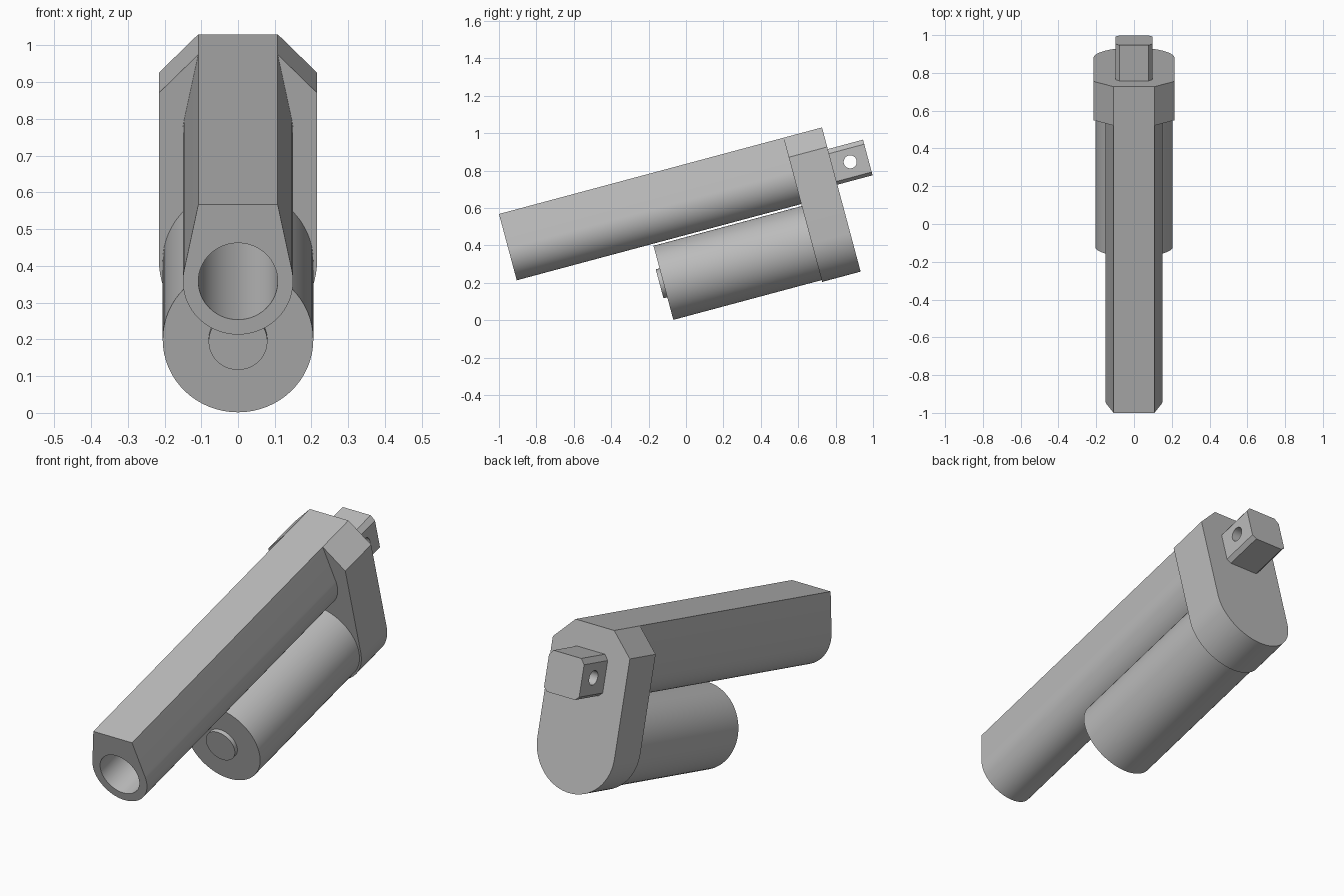
import bpy, bmesh
from math import sin, cos, pi, radians

cube = bpy.data.objects.get("Cube")
if cube:
    bpy.data.objects.remove(cube, do_unlink=True)

TILT = radians(15)     # whole assembly leans up towards the back
TUBE_Z = 0.59          # axis heights before tilting
MOTOR_Z = 0.224
TOP = 0.807
FLAT = 0.108           # half width of the flat top

grey = bpy.data.materials.new("plain grey")
grey.use_nodes = True
grey.diffuse_color = (0.5, 0.5, 0.5, 1)
grey.node_tree.nodes["Principled BSDF"].inputs["Base Color"].default_value = (0.5, 0.5, 0.5, 1)


def arc(cx, cy, r, start, end, n):
    """Points on an arc, angles in radians."""
    return [(cx + r * cos(start + (end - start) * i / n),
             cy + r * sin(start + (end - start) * i / n)) for i in range(n + 1)]


def circle(cx, cy, r, n=64):
    return arc(cx, cy, r, 0, 2 * pi, n)[:-1]


def extrude(name, profile, start, end, axis="y"):
    """Extrude a closed profile along y (profile in x, z) or x (profile in y, z)."""
    bm = bmesh.new()
    place = (lambda p, t: (p[0], t, p[1])) if axis == "y" else (lambda p, t: (t, p[0], p[1]))
    a = [bm.verts.new(place(p, start)) for p in profile]
    b = [bm.verts.new(place(p, end)) for p in profile]
    bm.faces.new(a)
    bm.faces.new(b[::-1])
    for i in range(len(a)):
        j = (i + 1) % len(a)
        bm.faces.new((a[i], b[i], b[j], a[j]))
    bmesh.ops.recalc_face_normals(bm, faces=bm.faces)
    mesh = bpy.data.meshes.new(name)
    bm.to_mesh(mesh)
    bm.free()
    mesh.materials.append(grey)
    obj = bpy.data.objects.new(name, mesh)
    bpy.context.collection.objects.link(obj)
    obj.rotation_euler.x = TILT
    return obj


def select(obj):
    bpy.ops.object.select_all(action="DESELECT")
    obj.select_set(True)
    bpy.context.view_layer.objects.active = obj


def drill(obj, cutter):
    """Cut a hole and discard the cutter."""
    cutter.hide_render = True
    mod = obj.modifiers.new("hole", "BOOLEAN")
    mod.operation = "DIFFERENCE"
    mod.solver = "EXACT"
    mod.object = cutter
    bpy.context.view_layer.update()
    select(obj)
    bpy.ops.object.modifier_apply(modifier=mod.name)
    bpy.data.objects.remove(cutter, do_unlink=True)


# Long outer tube: flat top, sloping sides running into a round belly
side = radians(11.9)
tube_profile = [(FLAT, TOP), (-FLAT, TOP)] + arc(0, TUBE_Z, 0.15, pi - side, 2 * pi + side, 40)
tube = extrude("outer_tube", tube_profile, -0.819, 0.757)
drill(tube, extrude("bore_cutter", circle(0, TUBE_Z, FLAT), -0.9, 0.74))

# Gear housing: chamfered top, round bottom
W = 0.215
housing_profile = [(W, TOP - FLAT), (FLAT, TOP), (-FLAT, TOP), (-W, TOP - FLAT)]
housing_profile += arc(0, MOTOR_Z, W, pi, 2 * pi, 40)
housing = extrude("gear_housing", housing_profile, 0.756, 0.969)

# Motor and its end cap
motor = extrude("motor", circle(0, MOTOR_Z, 0.205), -0.065, 0.757)
cap = extrude("motor_end_cap", circle(0, MOTOR_Z, 0.08, 48), -0.086, -0.064)

# Rear mounting lug with bevelled long edges and a cross hole
L, low, high = 0.098, 0.49, 0.687
lug_profile = [(L, low + 0.018), (L, high - 0.025), (L - 0.02, high), (0.02 - L, high),
               (-L, high - 0.025), (-L, low + 0.018), (0.02 - L, low), (L - 0.02, low)]
lug = extrude("mounting_lug", lug_profile, 0.968, 1.164)
drill(lug, extrude("pin_cutter", circle(1.067, TUBE_Z, 0.035, 32), -0.2, 0.2, "x"))

# Smooth the round walls, keep the corners crisp
for part in (tube, housing, motor, cap, lug):
    select(part)
    bpy.ops.object.shade_smooth_by_angle(angle=radians(10.5 if part is tube else 30))
